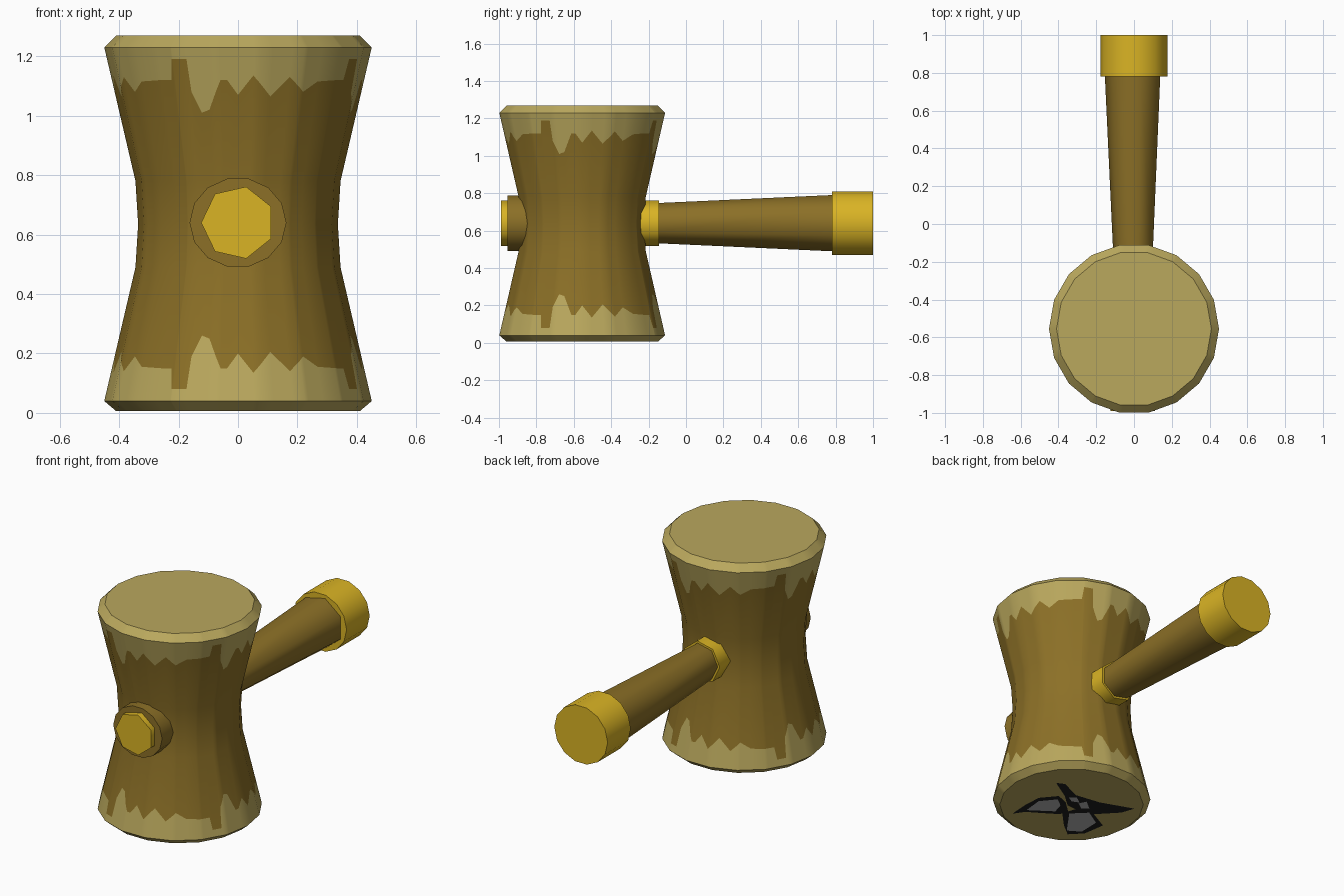
import bpy
import math

if "Cube" in bpy.data.objects:
    bpy.data.objects.remove(bpy.data.objects["Cube"])


def material(name, rgb):
    m = bpy.data.materials.new(name)
    m.diffuse_color = (*rgb, 1)
    m.use_nodes = True
    m.node_tree.nodes["Principled BSDF"].inputs["Base Color"].default_value = m.diffuse_color
    return m


BROWN = material("brown wood", (0.262, 0.162, 0.020))
TAN = material("tan wood", (0.491, 0.392, 0.110))
GOLD = material("gold", (0.701, 0.456, 0.018))
BLACK = material("black stain", (0.012, 0.012, 0.012))
GREY = material("grey stain", (0.45, 0.45, 0.45))


def make(name, verts, faces, mats, indices=None, angle=60):
    me = bpy.data.meshes.new(name)
    me.from_pydata(verts, [], faces)
    for m in mats:
        me.materials.append(m)
    if indices:
        for p, i in zip(me.polygons, indices):
            p.material_index = i
    me.shade_smooth()
    me.set_sharp_from_angle(angle=math.radians(angle))
    ob = bpy.data.objects.new(name, me)
    bpy.context.collection.objects.link(ob)
    return ob


CY, H = -0.555, 1.27      # head axis and height
AXIS_X, AXIS_Z = 0.0, 0.64

# Head: 18-sided waisted drum, with rows that follow the dripping tan border
PROFILE = [(0.006, 0.41), (0.04, 0.45), (0.49, 0.345), (0.635, 0.336),
           (0.78, 0.345), (1.23, 0.45), (H, 0.41)]
DRIP = [(-32, 1.12), (-30.5, 1.19), (-23.5, 1.19), (-22.5, 1.08), (-18, 1.01),
        (-14, 1.02), (-8, 1.12), (-5, 1.12), (0, 1.07), (7, 1.135),
        (15.5, 1.065), (24.5, 1.13), (32, 1.08), (40, 1.115), (52, 1.12), (58, 1.12)]


def interp(table, t):
    for (a, u), (b, v) in zip(table, table[1:]):
        if a <= t <= b:
            return u + (v - u) * (t - a) / (b - a)
    return table[-1][1]


def head():
    angles = {round(10.0 + 20 * k, 2) % 360 for k in range(18)}
    angles |= {round(a + 90 * q, 2) % 360 for q in range(4) for a, _ in DRIP[:-1]}
    angles = sorted(angles)
    n = len(angles)
    verts = []
    for a in angles:
        off = (a + 10) % 20 - 10
        k = math.cos(math.radians(10)) / math.cos(math.radians(off))
        d = interp(DRIP, (a + 32) % 90 - 32)
        for z in (0.006, 0.04, H - d, 0.49, 0.635, 0.78, d, 1.23, H):
            r = interp(PROFILE, z) * k
            verts.append((r * math.sin(math.radians(a)),
                          CY - r * math.cos(math.radians(a)), z))
    faces, idx = [], []
    for i in range(n):
        p, q = i * 9, (i + 1) % n * 9
        for j in range(8):
            faces.append((p + j, q + j, q + j + 1, p + j + 1))
            idx.append(0 if 2 <= j <= 5 else 1)
    faces.append([i * 9 for i in reversed(range(n))])
    faces.append([i * 9 + 8 for i in range(n)])
    make("mallet_head", verts, faces, (BROWN, TAN), idx + [1, 1], 32)


# Prisms along y with a vertex on -x
def rod(name, sides, y0, r0, y1, r1, mat, squash=1.0):
    verts = []
    for y, r in ((y0, r0), (y1, r1)):
        for i in range(sides):
            t = math.pi + 2 * math.pi * i / sides
            verts.append((AXIS_X + r * math.cos(t), y,
                          AXIS_Z + r * squash * math.sin(t)))
    faces = [(i, i + sides, (i + 1) % sides + sides, (i + 1) % sides)
             for i in range(sides)]
    faces += [list(range(sides)), list(reversed(range(sides, 2 * sides)))]
    make(name, verts, faces, (mat,))


head()
rod("inner_rod", 7, -0.99, 0.124, -0.145, 0.124, GOLD)
rod("front_washer", 14, -0.955, 0.163, -0.80, 0.163, BROWN, 0.93)
rod("handle_shaft", 7, -0.20, 0.108, 0.80, 0.155, BROWN)
rod("handle_pommel", 14, 0.78, 0.178, 1.0, 0.178, GOLD, 0.98)


# Stains painted under the head; u and v run across the oblique underside
def stain(name, pts, mat, z):
    verts = []
    for u, v in pts:
        s, t = u / 175, v / 87
        verts.append((-0.775 * s + 0.63 * t, CY + 0.63 * s + 0.775 * t, z))
    area = sum(a[0] * b[1] - b[0] * a[1] for a, b in zip(verts, verts[1:] + verts[:1]))
    area += 0
    order = list(range(len(verts)))
    ob = make(name, verts, [order], (mat,))
    if ob.data.polygons[0].normal.z > 0:
        ob.data.flip_normals()


stain("stain_right", [(-16, 22), (-7, 21), (4, 10), (28, 3), (63, -3), (50, -7),
                      (20, -9), (6, -5), (-4, 0), (-7, 9)], BLACK, 0.003)
stain("stain_left", [(-59, -9), (-46, 0), (-33, 7), (-13, 9), (-6, 3), (-3, -7),
                     (-12, -9), (-30, -8), (-46, -7)], BLACK, 0.003)
stain("stain_low", [(-9, -8), (4, -4), (22, -8), (32, -20), (14, -28), (-3, -29),
                    (-7, -20)], BLACK, 0.003)
stain("patch_left", [(-45, -5), (-33, 4), (-14, 6), (-11, 0), (-16, -6)], GREY, 0.001)
stain("patch_low", [(-2, -8), (18, -7), (25, -17), (11, -26), (-4, -25)], GREY, 0.001)
stain("patch_small_a", [(-3, 8), (5, 8), (8, 3), (0, 4)], GREY, 0.001)
stain("patch_small_b", [(7, 2), (15, 4), (18, -3), (10, -3)], GREY, 0.001)
